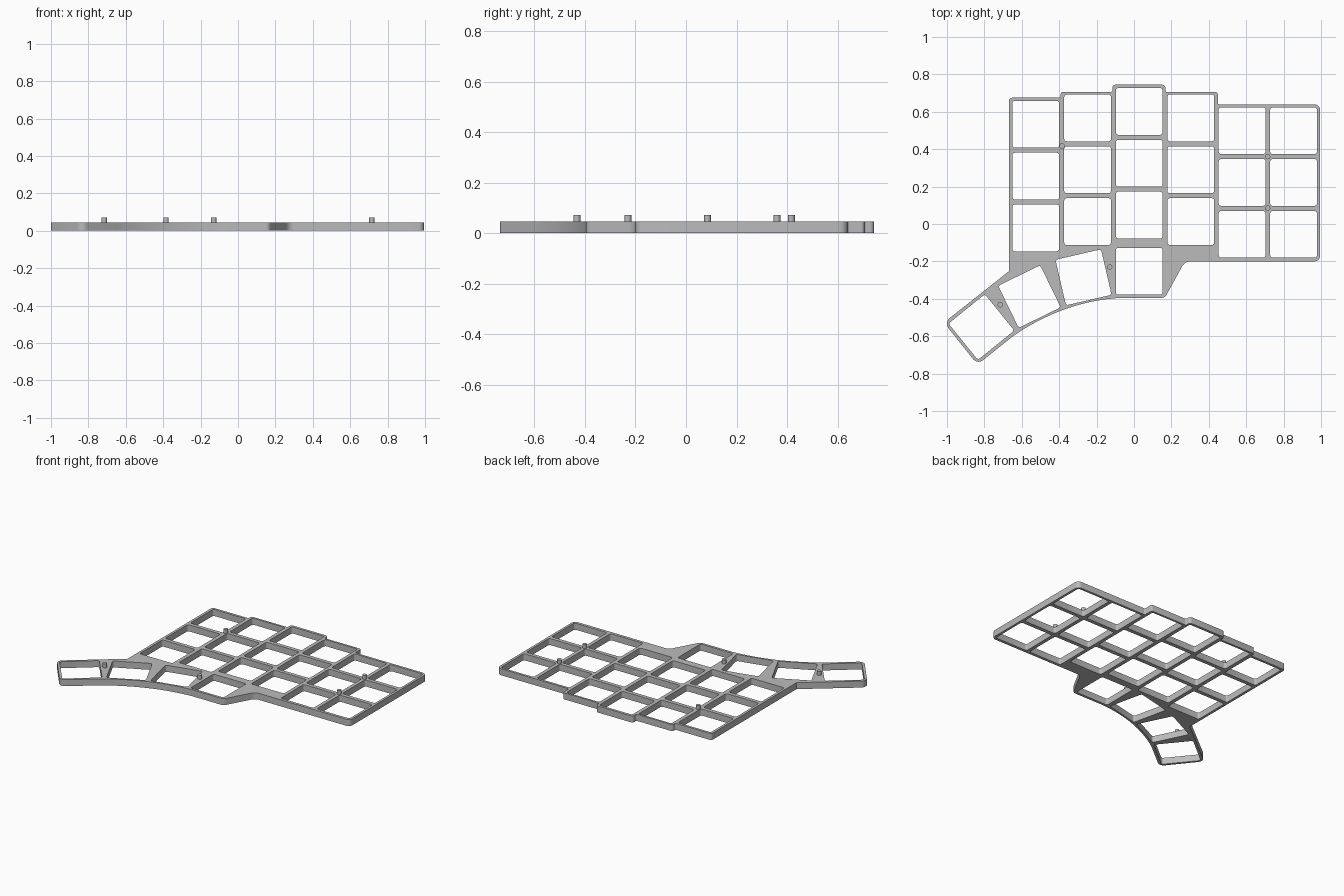
import bpy, bmesh, math
from mathutils import Vector

if "Cube" in bpy.data.objects:
    bpy.data.objects.remove(bpy.data.objects["Cube"])

THICK = 0.045
HOLE = 0.25

grey = bpy.data.materials.new("grey plastic")
grey.diffuse_color = (0.5, 0.5, 0.5, 1)
grey.use_nodes = True
grey.node_tree.nodes["Principled BSDF"].inputs["Base Color"].default_value = grey.diffuse_color


def rounded(corners, steps=5):
    """Fillet each (x, y, radius) corner of a closed outline."""
    out = []
    n = len(corners)
    for i, (x, y, r) in enumerate(corners):
        p = Vector((x, y))
        if r == 0:
            out.append(p)
            continue
        a = (Vector(corners[i - 1][:2]) - p).normalized()
        b = (Vector(corners[(i + 1) % n][:2]) - p).normalized()
        half = a.angle(b) / 2
        centre = p + (a + b).normalized() * (r / math.sin(half))
        d = r / math.tan(half)
        start, end = p + a * d - centre, p + b * d - centre
        sweep = start.angle_signed(end)      # clockwise positive
        for k in range(steps + 1):
            t = -sweep * k / steps
            c, s = math.cos(t), math.sin(t)
            out.append(centre + Vector((start.x * c - start.y * s,
                                        start.x * s + start.y * c)))
    return out


def square_hole(cx, cy, degrees=0):
    h = HOLE / 2
    t = math.radians(degrees)
    c, s = math.cos(t), math.sin(t)
    pts = [(-h, -h), (h, -h), (h, h), (-h, h)]
    return rounded([(cx + x * c - y * s, cy + x * s + y * c, 0.013) for x, y in pts], 4)


# Plate outline: stepped back edge, right side, slanted front, thumb arc
outline = [
    (-0.668, 0.675, 0.015), (-0.392, 0.675, 0.008), (-0.392, 0.706, 0.012),
    (-0.116, 0.706, 0.008), (-0.116, 0.745, 0.018), (0.168, 0.745, 0.018),
    (0.168, 0.706, 0.008), (0.448, 0.706, 0.012), (0.448, 0.640, 0.008),
    (0.995, 0.640, 0.03), (0.995, -0.200, 0.03), (0.272, -0.200, 0.05),
    (0.165, -0.395, 0.03),
]
p0, p1, p2 = Vector((-0.075, -0.395)), Vector((-0.375, -0.414)), Vector((-0.642, -0.596))
for k in range(17):
    t = k / 16
    p = p0 * (1 - t) ** 2 + p1 * 2 * t * (1 - t) + p2 * t * t
    outline.append((p.x, p.y, 0))
outline += [(-0.837, -0.752, 0.037), (-1.016, -0.527, 0.037), (-0.668, -0.252, 0)]

# Key openings: (column x, top row y, number of rows)
loops = [rounded(outline)]
pitch = 0.277
for x, top, rows in [(-0.525, 0.533, 3), (-0.248, 0.567, 3), (0.028, 0.602, 3),
                     (0.304, 0.567, 3), (0.578, 0.499, 3), (0.853, 0.499, 3)]:
    for r in range(rows):
        loops.append(square_hole(x, top - r * pitch))
# Thumb openings
for x, y, ang in [(0.028, -0.253, 0), (-0.27, -0.285, 13),
                  (-0.559, -0.388, 26), (-0.816, -0.551, 39)]:
    loops.append(square_hole(x, y, ang))

# Filled curve extruded to the plate thickness
curve = bpy.data.curves.new("key_plate", 'CURVE')
curve.dimensions = '2D'
curve.fill_mode = 'BOTH'
curve.extrude = THICK / 2
for loop in loops:
    sp = curve.splines.new('POLY')
    sp.points.add(len(loop) - 1)
    for pt, co in zip(sp.points, loop):
        pt.co = (co.x, co.y, 0, 1)
    sp.use_cyclic_u = True
temp = bpy.data.objects.new("plate_curve", curve)
bpy.context.collection.objects.link(temp)
mesh = bpy.data.meshes.new_from_object(temp.evaluated_get(bpy.context.evaluated_depsgraph_get()))
bpy.data.objects.remove(temp)

bm = bmesh.new()
bm.from_mesh(mesh)
bmesh.ops.remove_doubles(bm, verts=bm.verts, dist=1e-5)
bmesh.ops.translate(bm, verts=bm.verts, vec=(0, 0, THICK / 2))
bmesh.ops.recalc_face_normals(bm, faces=bm.faces)
bm.to_mesh(mesh)
bm.free()
plate = bpy.data.objects.new("key_plate", mesh)
bpy.context.collection.objects.link(plate)
parts = [plate]

# Locating pins standing on the plate
for x, y in [(-0.385, 0.417), (-0.13, -0.23), (-0.715, -0.432), (0.715, 0.36), (0.715, 0.085)]:
    bpy.ops.mesh.primitive_cylinder_add(vertices=24, radius=0.014, depth=0.052,
                                        location=(x, y, 0.046))
    pin = bpy.context.object
    pin.name = "locating_pin"
    parts.append(pin)

for ob in parts:
    ob.data.materials.clear()
    ob.data.materials.append(grey)
    bpy.ops.object.select_all(action='DESELECT')
    ob.select_set(True)
    bpy.context.view_layer.objects.active = ob
    bpy.ops.object.shade_smooth_by_angle(angle=math.radians(30))
